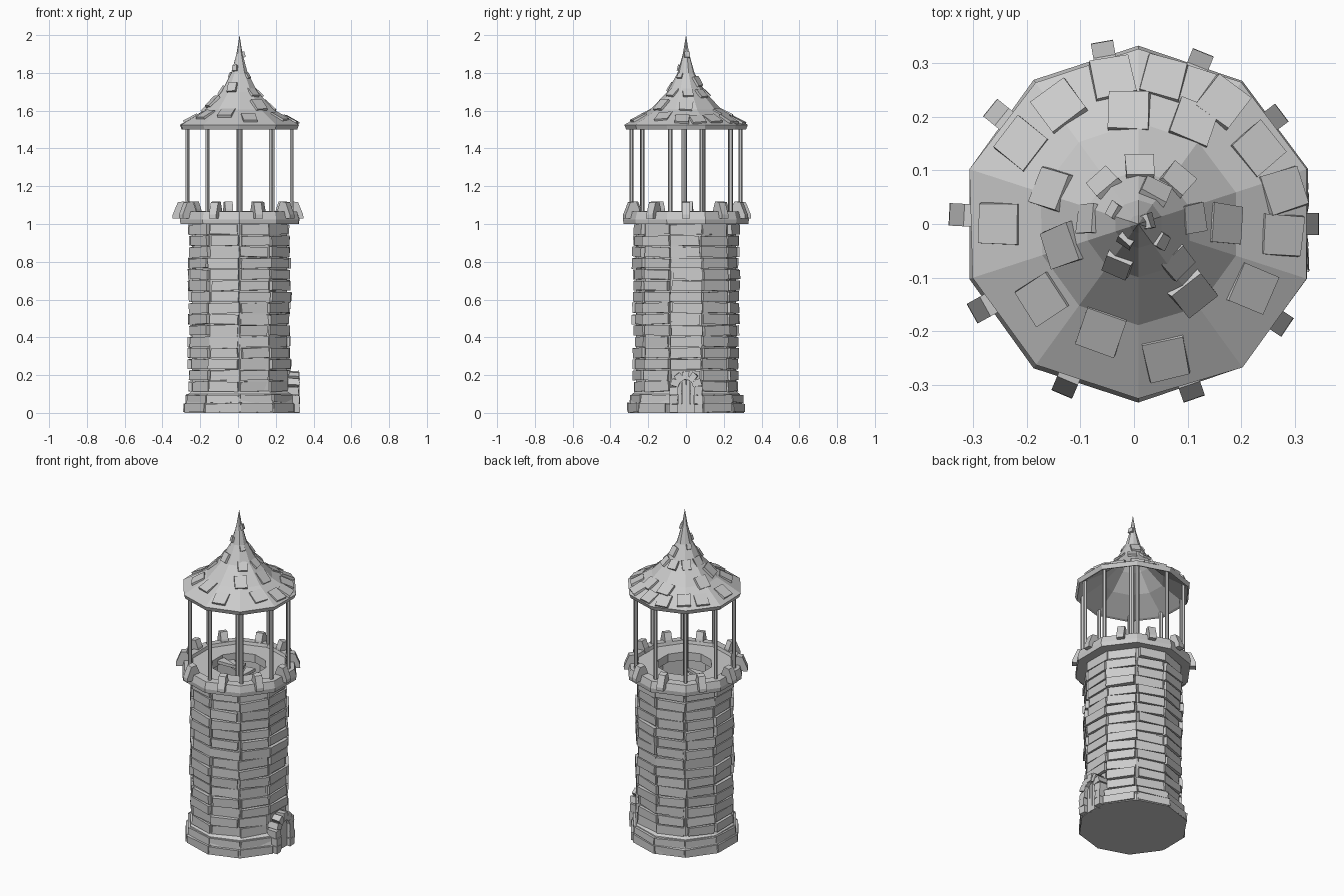
import bpy, bmesh, math, random
from math import sin, cos, pi, radians
from mathutils import Matrix, Vector

if "Cube" in bpy.data.objects:
    bpy.data.objects.remove(bpy.data.objects["Cube"])

random.seed(7)
SIDES = 10
PHASE = radians(18)          # corners at 18, 54, 90 ... so a flat wall faces +x
AXIS_X = 0.008               # tower axis sits slightly right of centre


def finish(name, bm, x=AXIS_X):
    bmesh.ops.recalc_face_normals(bm, faces=bm.faces[:])
    bmesh.ops.translate(bm, verts=bm.verts[:], vec=(x, 0, 0))
    me = bpy.data.meshes.new(name)
    bm.to_mesh(me)
    bm.free()
    ob = bpy.data.objects.new(name, me)
    bpy.context.collection.objects.link(ob)
    return ob


def lathe(name, profile, closed=True, jitter=0.0):
    """Revolve an (r, z) profile into a ten-sided flat-faced solid."""
    bm = bmesh.new()
    rings = []
    wob = [1 + random.uniform(-jitter, jitter) for _ in range(SIDES)]
    for r, z in profile:
        if r == 0:
            rings.append([bm.verts.new((0, 0, z))] * SIDES)
        else:
            rings.append([bm.verts.new((r * w * cos(PHASE + i * 2 * pi / SIDES),
                                        r * w * sin(PHASE + i * 2 * pi / SIDES), z))
                          for i, w in enumerate(wob)])
    count = len(rings) if closed else len(rings) - 1
    for k in range(count):
        a, b = rings[k], rings[(k + 1) % len(rings)]
        for i in range(SIDES):
            j = (i + 1) % SIDES
            vs = list(dict.fromkeys([a[i], a[j], b[j], b[i]]))
            if len(vs) > 2:
                bm.faces.new(vs)
    return finish(name, bm)


def box(bm, size, mat, jitter=0.0):
    """Box with slightly irregular corners, placed by a matrix."""
    vs = bmesh.ops.create_cube(bm, size=1)['verts']
    for v in vs:
        p = Vector([c * s for c, s in zip(v.co, size)])
        v.co = mat @ (p + Vector([random.uniform(-jitter, jitter) for _ in range(3)]))


def prism(bm, outline, depth, mat):
    """Extrude an (x, z) outline symmetrically along y."""
    a = [bm.verts.new(mat @ Vector((x, -depth / 2, z))) for x, z in outline]
    b = [bm.verts.new(mat @ Vector((x, depth / 2, z))) for x, z in outline]
    bm.faces.new(a)
    bm.faces.new(b[::-1])
    for i in range(len(a)):
        j = (i + 1) % len(a)
        bm.faces.new((a[i], b[i], b[j], a[j]))


def rot(angle, axis='Z'):
    return Matrix.Rotation(angle, 4, axis)


def rod(bm, x, y, z0, z1, r, n=8):
    bmesh.ops.create_cone(bm, cap_ends=True, segments=n, radius1=r, radius2=r, depth=z1 - z0,
                          matrix=Matrix.Translation((x, y, (z0 + z1) / 2)))


# Plinth and hollow tower wall
lathe("plinth", [(0, 0), (0.306, 0), (0.306, 0.045), (0.298, 0.05), (0.285, 0.10),
                 (0.265, 0.115), (0.2, 0.115), (0.2, 0.03), (0, 0.03)], closed=False)
lathe("tower_wall", [(0.265, 0.1), (0.265, 1.01), (0.2, 1.01), (0.2, 0.1)])

# Rough stone courses, one block per wall face
bm = bmesh.new()
ROWS = 15
pitch = (1.0 - 0.11) / ROWS
courses = [(0.027, 0.045, 0.294, 0.187), (0.075, 0.04, 0.284, 0.18)]
courses += [(0.11 + (k + 0.5) * pitch, pitch * 0.88, 0.262, 0.16) for k in range(ROWS)]
for k, (z, h, out, wide) in enumerate(courses):
    for i in range(SIDES):
        if i == 0 and z < 0.19:
            continue             # leave room for the doorway
        o = out + random.uniform(-0.006, 0.014) * (1 if k > 1 else 0.3)
        m = rot(i * 2 * pi / SIDES) @ Matrix.Translation(
            (o - 0.02, random.uniform(-0.008, 0.008), z))
        m = m @ rot(random.uniform(-0.03, 0.03), 'X') @ rot(random.uniform(-0.04, 0.04))
        box(bm, (0.04, wide + random.uniform(-0.012, 0.01), h), m, 0.0025)
finish("stone_courses", bm)

# Doorway: jamb stones, arch stones and plank door
bm = bmesh.new()
for side in (-1, 1):
    for k in range(3):
        box(bm, (0.075 + random.uniform(-0.006, 0.006), 0.044, 0.044),
            Matrix.Translation((0.278, side * 0.066, 0.024 + k * 0.046)), 0.003)
for k in range(5):
    a = radians(18 + 36 * k)
    m = Matrix.Translation((0.279, 0.06 * cos(a), 0.14 + 0.058 * sin(a))) @ rot(a, 'X')
    box(bm, (0.075, 0.046, 0.036), m, 0.003)
finish("door_arch", bm)
bm = bmesh.new()
for k in range(4):
    y = -0.033 + 0.022 * k
    top = 0.175 if k in (1, 2) else 0.16
    box(bm, (0.02, 0.02, top), Matrix.Translation((0.285, y, top / 2)), 0.001)
finish("door_planks", bm)

# Lookout platform: raised rim, shallow floor and stair opening
lathe("platform", [(0.155, 1.0), (0.33, 1.0), (0.333, 1.025), (0.322, 1.065), (0.275, 1.068),
                   (0.27, 1.05), (0.155, 1.05)], jitter=0.012)

# Battlement stones, slightly off the regular spacing
bm = bmesh.new()
for i, off in enumerate((0, 1, -4, -8, -3, -3, -7, -5, 1, 2)):
    prism(bm, [(0.262, 1.05), (0.305, 1.03), (0.346, 1.03), (0.345, 1.05),
               (0.318, 1.115), (0.285, 1.12), (0.268, 1.08)], 0.042, rot(radians(36 * i + off)))
finish("battlements", bm, 0)

# Spiral stair around a central column
bm = bmesh.new()
rod(bm, 0, -0.01, 0.02, 1.7, 0.015)
finish("central_column", bm)
bm = bmesh.new()
STEPS = 46
for k in range(STEPS):
    m = rot(radians(170 - 24 * k)) @ Matrix.Translation((0, 0, 1.035 - k * 0.0215)) @ \
        rot(random.uniform(-0.03, 0.03))
    w = 0.19
    lo = [bm.verts.new(m @ Vector(p)) for p in
          ((0.01, 0, -0.02), (0.15 * cos(w), -0.15 * sin(w), -0.02), (0.15 * cos(w), 0.15 * sin(w), -0.02))]
    face = bm.faces.new(lo)
    ext = bmesh.ops.extrude_face_region(bm, geom=[face], use_keep_orig=True)['geom']
    bmesh.ops.translate(bm, vec=(0, 0, 0.018),
                        verts=[g for g in ext if isinstance(g, bmesh.types.BMVert)])
finish("spiral_stair", bm)

# Roof posts at the corners
bm = bmesh.new()
for i in range(SIDES):
    a = PHASE + i * 2 * pi / SIDES + random.uniform(-0.03, 0.03)
    rod(bm, 0.289 * cos(a), 0.289 * sin(a), 1.03, 1.53, 0.011, 6)
finish("roof_posts", bm)

# Flared roof shell with spire
ROOF = [(0.328, 1.525), (0.19, 1.605), (0.1, 1.70), (0.045, 1.80), (0.017, 1.90), (0, 2.0)]
lathe("roof", ROOF[::-1] + [(0.318, 1.50), (0.305, 1.505), (0.175, 1.59), (0.085, 1.68), (0, 1.80)],
      closed=False, jitter=0.012)


def roof_at(r):
    """Height and slope angle of the roof surface at radius r."""
    for (r0, z0), (r1, z1) in zip(ROOF, ROOF[1:]):
        if r >= r1:
            t = (r0 - r) / (r0 - r1)
            return z0 + t * (z1 - z0), math.atan2(z1 - z0, r0 - r1)


# Scattered shingles, larger toward the eaves
SPOTS = [(-.21, .15), (-.14, .22), (-.04, .275), (.055, .275), (.17, .235), (.23, .14), (.29, .065),
         (.275, -.02), (.22, -.12), (.11, -.13), (.06, -.25), (-.06, -.2), (-.17, -.14),
         (-.135, -.04), (-.25, 0), (-.155, .065), (-.01, .21), (.11, .19), (.17, 0), (-.055, .075),
         (.01, .105), (.08, .08), (.11, .01), (.08, -.07), (-.03, -.075), (-.085, .01),
         (.05, -.03), (.04, .06), (-.035, .025), (-.015, -.03), (.025, .005)]
bm = bmesh.new()
for x, y in SPOTS:
    x -= AXIS_X
    r = math.hypot(x, y)
    ang = math.atan2(y, x)
    r = min(r, 0.276)
    # radius on the flat roof facet, measured toward its corners
    flat = r * cos((ang + pi / 10) % (pi / 5) - pi / 10) / cos(pi / 10)
    z, slope = roof_at(flat)
    s = 0.08 if r > 0.18 else 0.075 if r > 0.14 else 0.055 if r > 0.06 else 0.03
    m = Matrix.Translation((r * cos(ang), r * sin(ang), z)) @ rot(ang) @ rot(slope - 0.05, 'Y')
    m = m @ rot(random.uniform(-0.15, 0.15)) @ Matrix.Translation((0, 0, 0.002))
    box(bm, (s, s * 0.95, 0.014), m, 0.002)
finish("shingles", bm)
